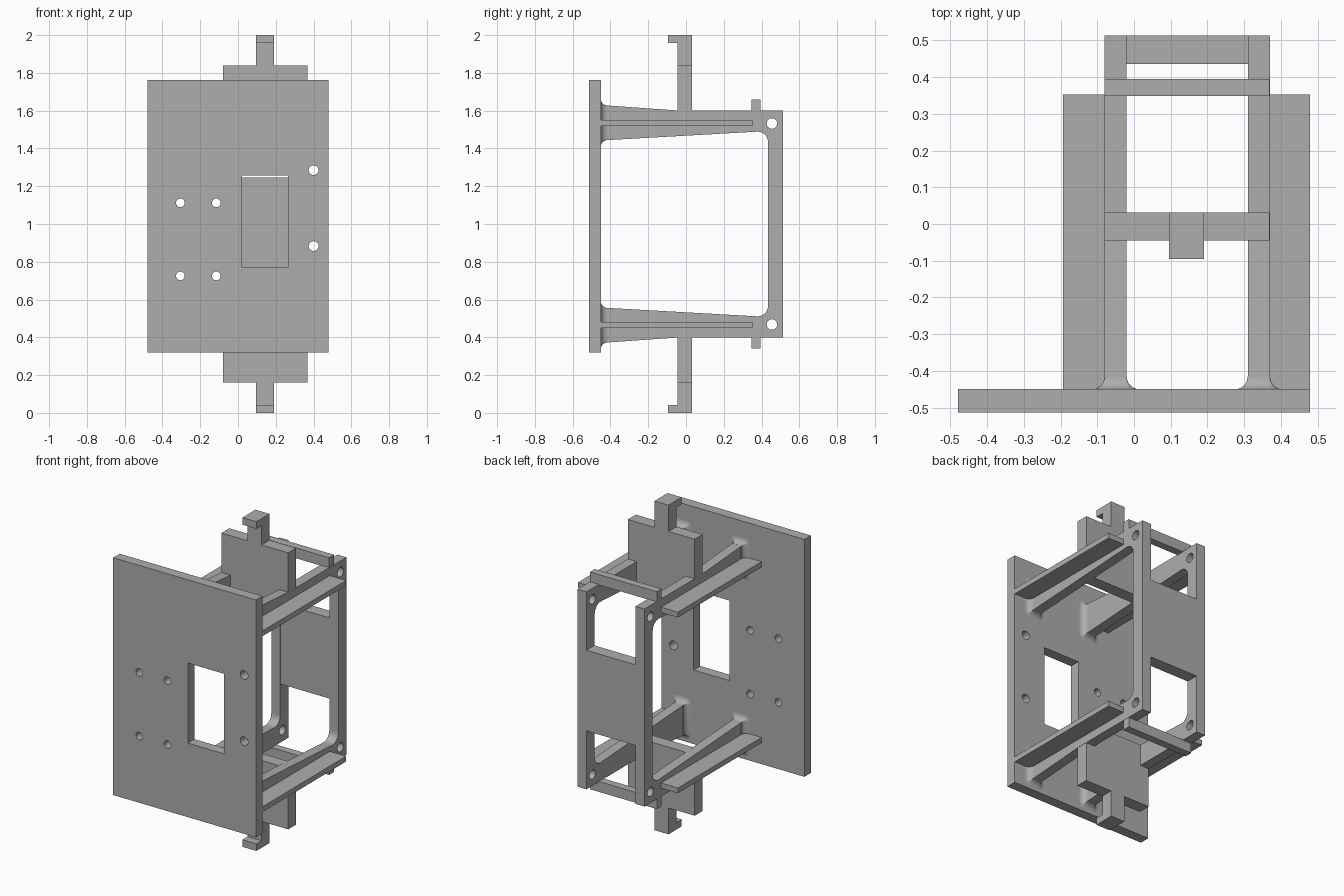
import bpy
import bmesh
import math
from mathutils import Matrix, Vector

if "Cube" in bpy.data.objects:
    bpy.data.objects.remove(bpy.data.objects["Cube"], do_unlink=True)

# One plain grey material
grey = bpy.data.materials.new("plain grey")
grey.use_nodes = True
colour = (0.42, 0.42, 0.42, 1)
grey.diffuse_color = colour
grey.node_tree.nodes["Principled BSDF"].inputs["Base Color"].default_value = colour

MID = 1.0                                 # height of the mirror plane
SIDES = {"right": (-0.08, -0.02), "left": (0.31, 0.37)}
LEVELS = {"upper": 1, "lower": -1}


def finish(name, bm):
    bmesh.ops.recalc_face_normals(bm, faces=bm.faces)
    mesh = bpy.data.meshes.new(name)
    bm.to_mesh(mesh)
    bm.free()
    mesh.materials.append(grey)
    obj = bpy.data.objects.new(name, mesh)
    bpy.context.collection.objects.link(obj)
    return obj


def add_box(bm, xs, ys, zs):
    spans = [sorted(s) for s in (xs, ys, zs)]
    centre = Vector([(a + b) / 2 for a, b in spans])
    size = [b - a for a, b in spans]
    bmesh.ops.create_cube(bm, size=1, matrix=Matrix.Translation(centre) @ Matrix.Diagonal((*size, 1)))


def box(name, xs, ys, zs):
    bm = bmesh.new()
    add_box(bm, xs, ys, zs)
    return finish(name, bm)


def add_pin(bm, centre, radius, axis, depth):
    turn = Matrix.Rotation(math.pi / 2, 4, "Y" if axis == "X" else "X")
    bmesh.ops.create_cone(bm, cap_ends=True, segments=24, radius1=radius, radius2=radius,
                          depth=depth, matrix=Matrix.Translation(centre) @ turn)


def prism(name, profile, xs):
    """Extrude a (y, z) outline between two x positions."""
    bm = bmesh.new()
    face = bm.faces.new([bm.verts.new((xs[0], y, z)) for y, z in profile])
    moved = bmesh.ops.extrude_face_region(bm, geom=[face])["geom"]
    verts = [v for v in moved if isinstance(v, bmesh.types.BMVert)]
    bmesh.ops.translate(bm, verts=verts, vec=(xs[1] - xs[0], 0, 0))
    return finish(name, bm)


def cut(obj, bm):
    cutter = finish(obj.name + "_cutter", bm)
    cutter.hide_render = True
    mod = obj.modifiers.new("cut", "BOOLEAN")
    mod.operation = "DIFFERENCE"
    mod.solver = "EXACT"
    mod.object = cutter
    bpy.context.view_layer.objects.active = obj
    bpy.ops.object.modifier_apply(modifier=mod.name)
    bpy.data.objects.remove(cutter, do_unlink=True)


def flare(name, xs, zs, y0, radius):
    """Concave fillet that spreads an arm's root onto the plate."""
    bm = bmesh.new()
    rings = []
    steps = 6
    for i in range(steps + 1):
        a = math.pi / 2 * i / steps
        grow = radius * (1 - math.sin(a)) + 0.0005
        y = y0 + radius * (1 - math.cos(a))
        ring = []
        for quarter, (x, z) in enumerate([(xs[1], zs[1]), (xs[0], zs[1]), (xs[0], zs[0]), (xs[1], zs[0])]):
            for k in range(5):
                b = math.pi / 2 * (quarter + k / 4)
                ring.append(bm.verts.new((x + grow * math.cos(b), y, z + grow * math.sin(b))))
        rings.append(ring)
    for lo, hi in zip(rings, rings[1:]):
        for j in range(len(lo)):
            k = (j + 1) % len(lo)
            bm.faces.new((lo[j], lo[k], hi[k], hi[j]))
    bm.faces.new(rings[0])
    bm.faces.new(rings[-1])
    obj = finish(name, bm)
    bpy.ops.object.select_all(action="DESELECT")
    obj.select_set(True)
    bpy.context.view_layer.objects.active = obj
    bpy.ops.object.shade_smooth_by_angle(angle=math.radians(35))


# Front plate with window and screw holes
PLATE_BACK = -0.45
plate = box("front_plate", (-0.48, 0.48), (-0.513, PLATE_BACK), (0.32, 1.762))
bm = bmesh.new()
add_box(bm, (0.022, 0.264), (-0.6, -0.4), (0.77, 1.256))
for x in (-0.305, -0.115):
    for z in (0.725, 1.112):
        add_pin(bm, (x, -0.48, z), 0.023, "Y", 0.2)
for z in (0.883, 1.285):
    add_pin(bm, (0.4, -0.48, z), 0.026, "Y", 0.2)
cut(plate, bm)

# C-shaped side frames: tapered arms joined by a back post
upper = [(PLATE_BACK - 0.005, 0.63), (-0.03, 0.6), (0.513, 0.6)]
inner = [(PLATE_BACK - 0.005, 0.442)]
for i in range(7):
    a = math.pi / 2 * (1 - i / 6)
    inner.append((0.38 + 0.054 * math.cos(a), 0.435 + 0.054 * math.sin(a)))
half = upper[::-1] + inner
outline = [(y, MID + z) for y, z in half] + [(y, MID - z) for y, z in reversed(half)]
for side, xs in SIDES.items():
    frame = prism(side + "_side_frame", outline, xs)
    bm = bmesh.new()
    for s in LEVELS.values():
        add_pin(bm, (sum(xs) / 2, 0.455, MID + s * 0.532), 0.028, "X", 0.2)
    cut(frame, bm)

# Flared arm roots and outer guide rails
for level, s in LEVELS.items():
    for side, xs in SIDES.items():
        zs = sorted((MID + s * 0.445, MID + s * 0.627))
        flare(f"{level}_{side}_arm_root", xs, zs, PLATE_BACK, 0.034)
        rail = (-0.193, -0.08) if side == "right" else (0.37, 0.48)
        box(f"{level}_{side}_rail", rail, (PLATE_BACK, 0.353), (MID + s * 0.518, MID + s * 0.55))

# Cross walls, clip tabs with hooks, and rear cross bars
for level, s in LEVELS.items():
    box(level + "_cross_wall", (-0.08, 0.369), (-0.045, 0.031), (MID + s * 0.47, MID + s * 0.84))
    tab = [(-0.045, 0.83), (0.031, 0.83), (0.031, 1), (-0.095, 1), (-0.095, 0.957), (-0.045, 0.957)]
    prism(level + "_clip_tab", [(y, MID + s * z) for y, z in tab], (0.096, 0.19))
    box(level + "_rear_bar", (-0.08, 0.369), (0.348, 0.395), (MID + s * 0.597, MID + s * 0.66))

# Back panel between the posts
box("back_panel", (-0.02, 0.31), (0.436, 0.513), (0.755, 1.245))
